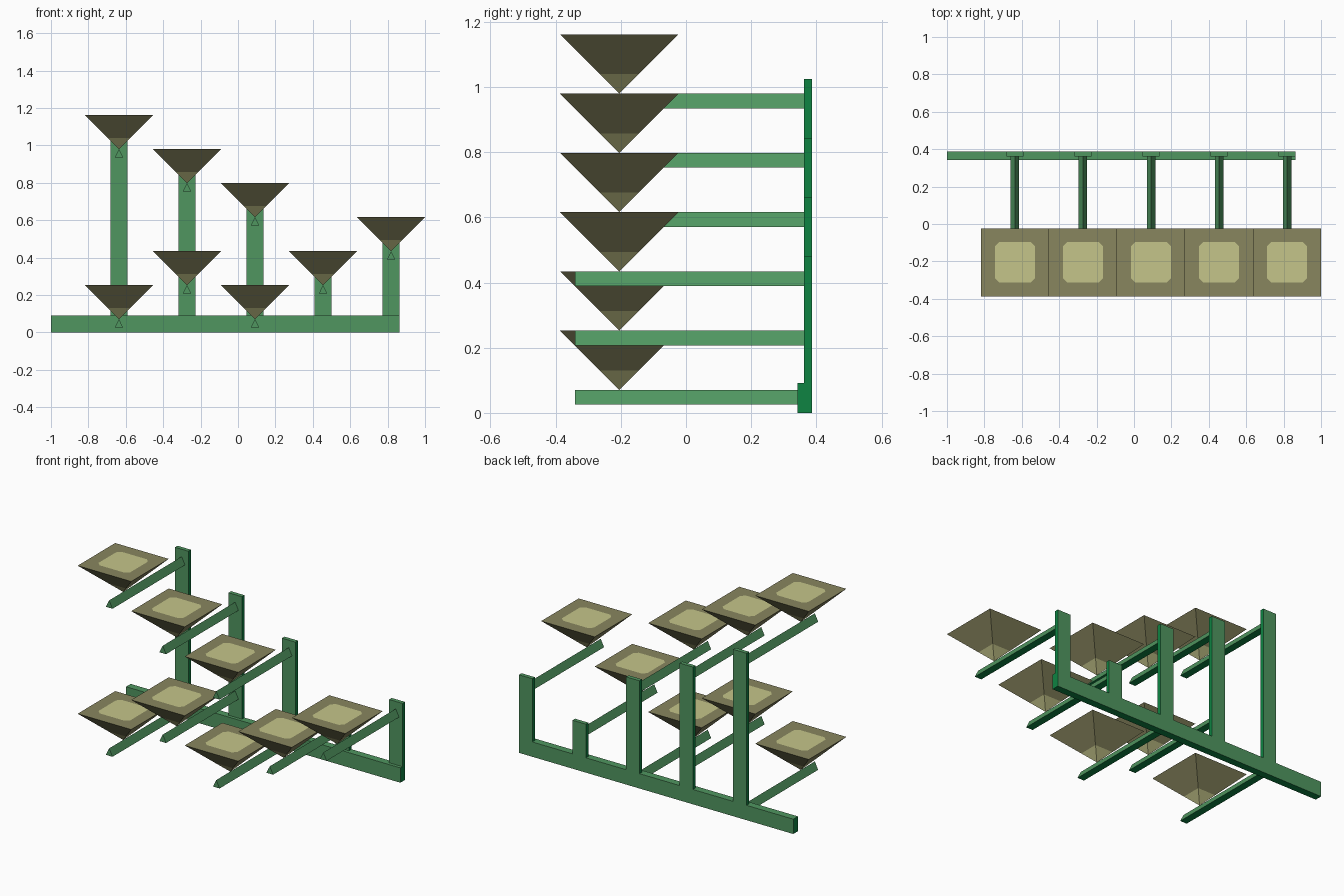
import bpy, bmesh

if "Cube" in bpy.data.objects:
    bpy.data.objects.remove(bpy.data.objects["Cube"])

PITCH = 4 / 11            # spacing between columns
HALF = PITCH / 2          # half width, height and level step of a planter
BOWL_Y = -0.205
BACK_Y = 0.387


def material(name, rgb):
    m = bpy.data.materials.new(name)
    lin = [((c / 255 + 0.055) / 1.055) ** 2.4 for c in rgb]
    m.diffuse_color = (*lin, 1)
    m.use_nodes = True
    m.node_tree.nodes["Principled BSDF"].inputs["Base Color"].default_value = m.diffuse_color
    return m


leaf = material("muted green", (80, 150, 96))
deep = material("deep green", (14, 132, 66))
olive = material("olive", (136, 134, 95))
pale = material("pale olive", (197, 197, 138))


def finish(name, bm, mats, rule):
    bmesh.ops.recalc_face_normals(bm, faces=bm.faces)
    bm.normal_update()
    for f in bm.faces:
        f.material_index = rule(f)
    me = bpy.data.meshes.new(name)
    bm.to_mesh(me)
    bm.free()
    for m in mats:
        me.materials.append(m)
    ob = bpy.data.objects.new(name, me)
    bpy.context.collection.objects.link(ob)


def green_rule(f):
    # end faces and undersides are the deeper green
    return int(abs(f.normal.x) > 0.95 or f.normal.z < -0.9)


def box(name, x0, x1, y0, y1, z0, z1):
    bm = bmesh.new()
    bmesh.ops.create_cube(bm, size=1)
    for v in bm.verts:
        v.co = (x1 if v.co.x > 0 else x0, y1 if v.co.y > 0 else y0, z1 if v.co.z > 0 else z0)
    finish(name, bm, (leaf, deep), green_rule)


def arm(name, x, top, y1):
    # triangular bar with its ridge upward
    bm = bmesh.new()
    ends = [[bm.verts.new((x + dx, y, top + dz))
             for dx, dz in ((-0.0227, -0.0455), (0.0227, -0.0455), (0, 0))] for y in (-0.341, y1)]
    a, b = ends
    bm.faces.new(a)
    bm.faces.new(b)
    for i in range(3):
        j = (i + 1) % 3
        bm.faces.new((a[i], a[j], b[j], b[i]))
    finish(name, bm, (leaf, deep), green_rule)


def planter(name, x, apex):
    # inverted pyramid with a pale tip and a pale clipped-corner patch on top
    bm = bmesh.new()
    corners = ((-1, -1), (1, -1), (1, 1), (-1, 1))

    def ring(r, z):
        return [bm.verts.new((x + sx * r, BOWL_Y + sy * r, z)) for sx, sy in corners]
    tip = bm.verts.new((x, BOWL_Y, apex))
    low, rim = ring(0.06, apex + 0.06), ring(HALF, apex + HALF)
    p, c = 0.108, 0.085
    oct_xy = ((-p, -c), (-c, -p), (c, -p), (p, -c), (p, c), (c, p), (-c, p), (-p, c))
    patch = [bm.verts.new((x + u, BOWL_Y + v, apex + HALF)) for u, v in oct_xy]
    pale_faces = {bm.faces.new(patch)}
    for i in range(4):
        j = (i + 1) % 4
        pale_faces.add(bm.faces.new((tip, low[j], low[i])))
        bm.faces.new((low[i], low[j], rim[j], rim[i]))
        a, b, d = patch[2 * i], patch[2 * i + 1], patch[(2 * i + 2) % 8]
        bm.faces.new((rim[i], b, a))
        bm.faces.new((rim[i], rim[j], d, b))
    finish(name, bm, (olive, pale), lambda f: int(f in pale_faces))


# base rail
box("base_rail", -1, 0.8636, 0.342, BACK_Y, 0, 0.091)

# columns: levels of the planters carried by each post
columns = ((0, 5), (1, 4), (0, 3), (1,), (2,))
for i, levels in enumerate(columns):
    x = 0.8182 - PITCH * (4 - i)
    top = 0.0705 + HALF * max(levels) + 0.045
    box(f"post_{i}", x - 0.0455, x + 0.0455, 0.362, BACK_Y, 0.091, top)
    for k in levels:
        z = 0.0705 + HALF * k
        arm(f"arm_{i}_{k}", x, z, 0.345 if k == 0 else 0.365)
        planter(f"planter_{i}_{k}", x, z)
